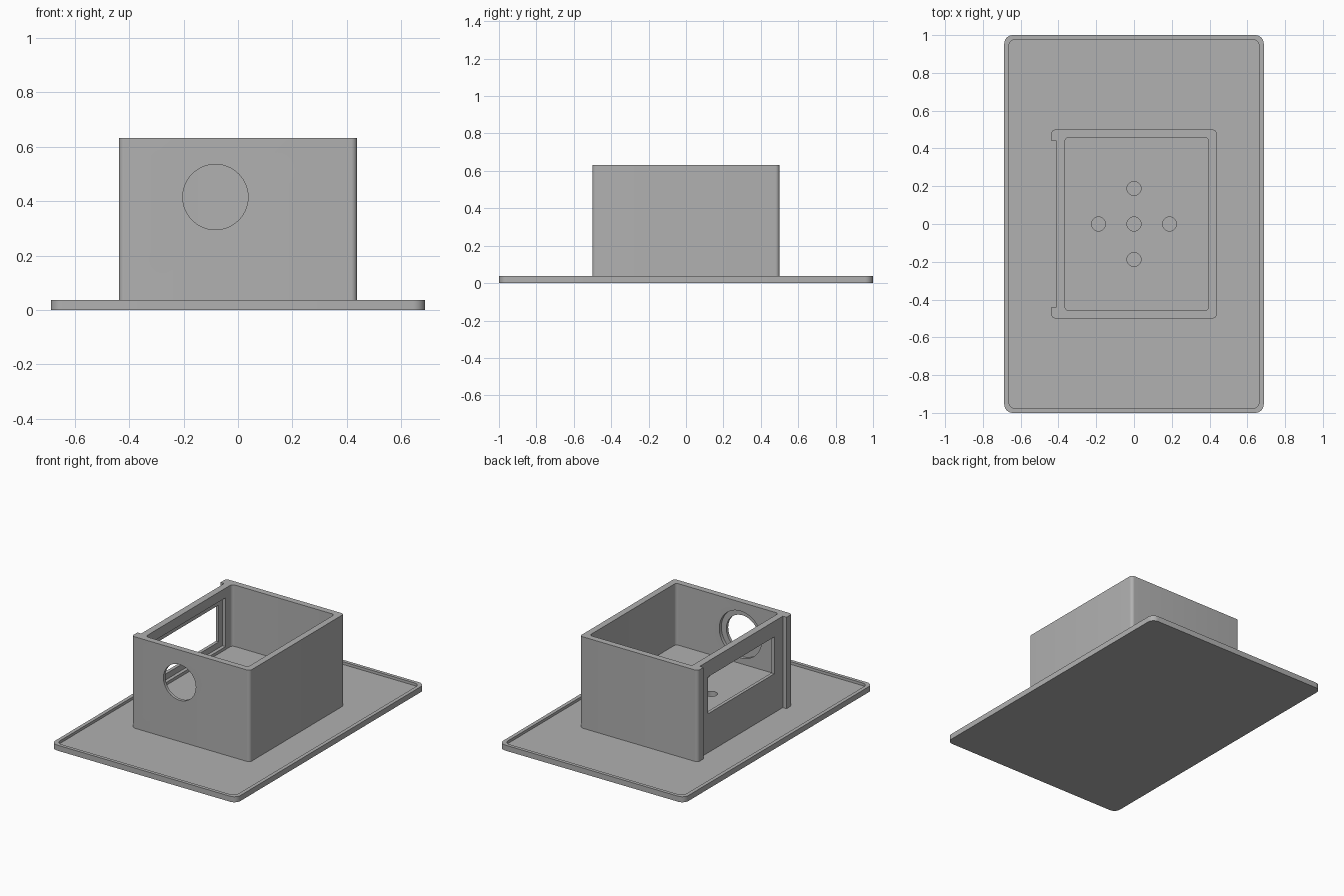
import bpy, bmesh, math

if "Cube" in bpy.data.objects:
    bpy.data.objects.remove(bpy.data.objects["Cube"], do_unlink=True)

grey = bpy.data.materials.new("plain_grey")
grey.use_nodes = True
colour = (0.44, 0.44, 0.44, 1)
grey.diffuse_color = colour
grey.node_tree.nodes["Principled BSDF"].inputs["Base Color"].default_value = colour


def block(name, x, y, z, radius=0.0, steps=8):
    """Upright prism between (min, max) ranges, with rounded vertical corners."""
    bm = bmesh.new()
    ring = []
    for i, (cx, cy) in enumerate([(x[1] - radius, y[1] - radius), (x[0] + radius, y[1] - radius),
                                  (x[0] + radius, y[0] + radius), (x[1] - radius, y[0] + radius)]):
        for k in range(steps + 1 if radius else 1):
            a = math.pi / 2 * (i + k / steps)
            ring.append(bm.verts.new((cx + radius * math.cos(a), cy + radius * math.sin(a), z[0])))
    base = bm.faces.new(ring)
    top = bmesh.ops.extrude_face_region(bm, geom=[base])["geom"]
    bmesh.ops.translate(bm, vec=(0, 0, z[1] - z[0]),
                        verts=[g for g in top if isinstance(g, bmesh.types.BMVert)])
    bmesh.ops.recalc_face_normals(bm, faces=bm.faces[:])
    mesh = bpy.data.meshes.new(name)
    bm.to_mesh(mesh)
    bm.free()
    mesh.materials.append(grey)
    obj = bpy.data.objects.new(name, mesh)
    bpy.context.collection.objects.link(obj)
    return obj


def drill(radius, depth, centre, along_y=False):
    """Round cutter centred on a point."""
    bpy.ops.mesh.primitive_cylinder_add(vertices=64, radius=radius, depth=depth, location=centre,
                                        rotation=(math.pi / 2 if along_y else 0, 0, 0))
    obj = bpy.context.object
    obj.data.materials.append(grey)
    return obj


def activate(obj):
    bpy.ops.object.select_all(action="DESELECT")
    obj.select_set(True)
    bpy.context.view_layer.objects.active = obj


def carve(obj, cutter):
    """Subtract the cutter, then discard it."""
    cutter.hide_render = True
    activate(obj)
    mod = obj.modifiers.new("cut", "BOOLEAN")
    mod.operation = "DIFFERENCE"
    mod.solver = "EXACT"
    mod.object = cutter
    bpy.ops.object.modifier_apply(modifier=mod.name)
    bpy.data.objects.remove(cutter, do_unlink=True)


FLOOR, TOP = 0.019, 0.632

# Base plate with a thin raised rim
plate = block("base_plate", (-0.687, 0.687), (-1, 1), (0, 0.037), 0.045)
carve(plate, block("tray", (-0.662, 0.662), (-0.977, 0.977), (FLOOR, 0.2), 0.035))

# Open box with a raised inner floor
box = block("open_box", (-0.4375, 0.4375), (-0.5, 0.5), (FLOOR, TOP), 0.022)
carve(box, block("cavity", (-0.365, 0.395), (-0.458, 0.458), (0.22, 1), 0.02))

# Recessed side face, leaving a rail at each corner
carve(box, block("side_recess", (-0.6, -0.41), (-0.44, 0.44), (-0.1, 1)))

# Window with a wider seat on the inside
carve(box, block("window", (-0.5, -0.3), (-0.35, 0.35), (0.28, 0.527)))
carve(box, block("window_seat", (-0.388, -0.3), (-0.39, 0.39), (0.24, 0.567)))

# Round port in the front wall with a wider seat on the inside
carve(box, drill(0.12, 0.2, (-0.083, -0.48, 0.415), True))
carve(box, drill(0.157, 0.1, (-0.083, -0.43, 0.415), True))

# Five small holes in the inner floor
for x, y in [(0, 0), (0.188, 0), (-0.188, 0), (0, 0.188), (0, -0.188)]:
    carve(box, drill(0.037, 0.24, (x, y, 0.16)))

for part in (plate, box):
    activate(part)
    bpy.ops.object.shade_smooth_by_angle(angle=math.radians(30))
